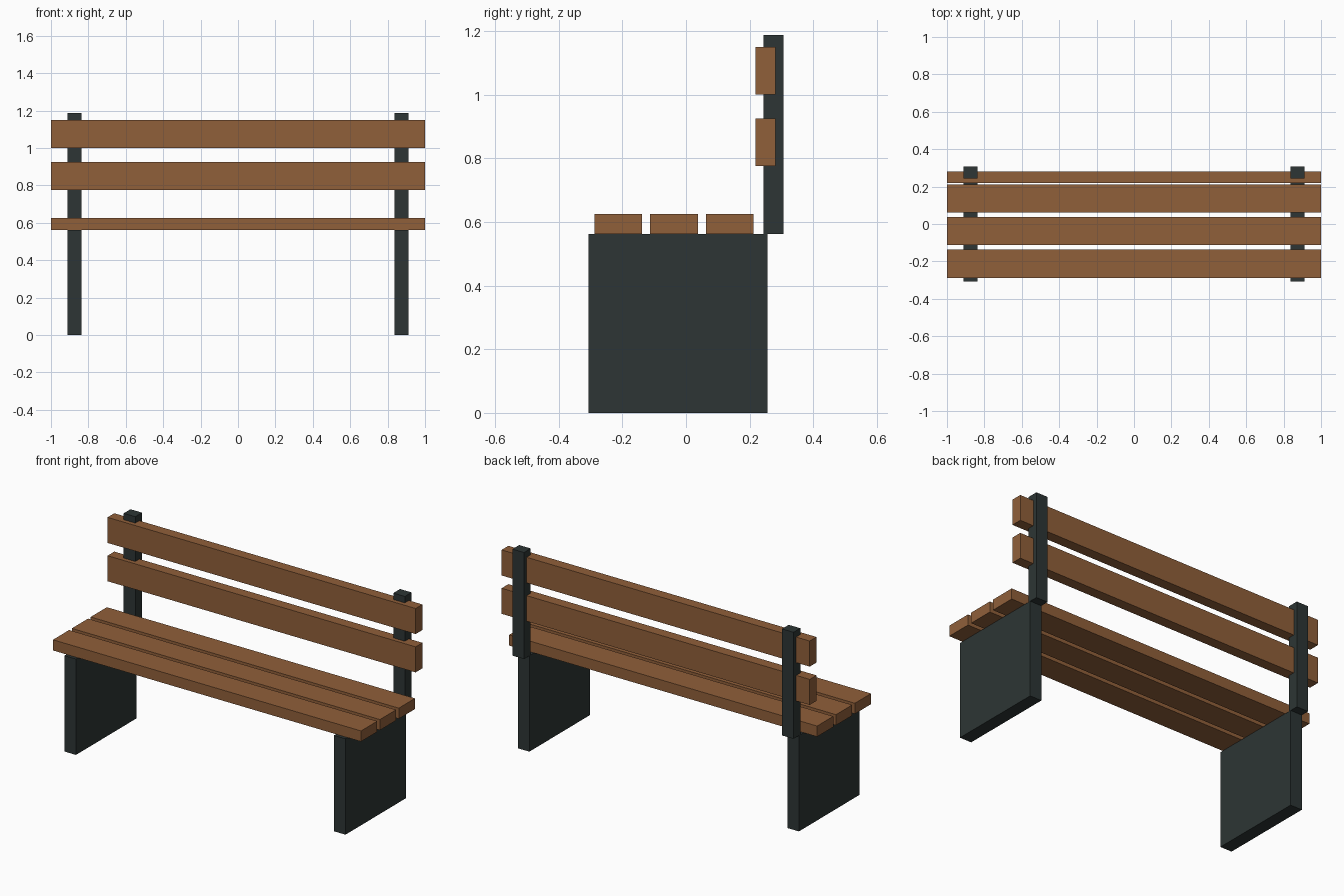
import bpy

default = bpy.data.objects.get("Cube")
if default:
    bpy.data.objects.remove(default, do_unlink=True)


def make_material(name, rgb):
    mat = bpy.data.materials.new(name)
    mat.use_nodes = True
    color = (*rgb, 1.0)
    mat.diffuse_color = color
    mat.node_tree.nodes["Principled BSDF"].inputs["Base Color"].default_value = color
    return mat


def box(name, center, size, mat):
    bpy.ops.mesh.primitive_cube_add(size=1, location=center)
    obj = bpy.context.object
    obj.name = name
    obj.scale = size
    bpy.ops.object.transform_apply(location=False, rotation=False, scale=True)
    obj.data.materials.append(mat)
    return obj


wood = make_material("brown_wood", (0.28, 0.115, 0.042))
iron = make_material("dark_iron", (0.026, 0.036, 0.035))

LENGTH = 2.0
THICK = 0.0625      # plank and post thickness
PLANK = 0.15        # plank width
SUPPORT_W = 0.075
SEAT_Z = 0.5625     # top of the leg panels
POST_H = 0.625

# Leg panels and the posts behind them
for side, x in (("left", 0.875), ("right", -0.875)):
    box(f"{side}_leg_panel", (x, -0.025, SEAT_Z / 2), (SUPPORT_W, 0.5625, SEAT_Z), iron)
    box(f"{side}_back_post", (x, 0.275, SEAT_Z + POST_H / 2), (SUPPORT_W, THICK, POST_H), iron)

# Seat planks, front to back
for part, y in (("front", -0.2125), ("middle", -0.0375), ("rear", 0.1375)):
    box(f"{part}_seat_plank", (0, y, SEAT_Z + THICK / 2), (LENGTH, PLANK, THICK), wood)

# Backrest planks, let into the posts
for part, z in (("lower", 0.85), ("upper", 1.075)):
    box(f"{part}_back_plank", (0, 0.25, z), (LENGTH, THICK, PLANK), wood)
